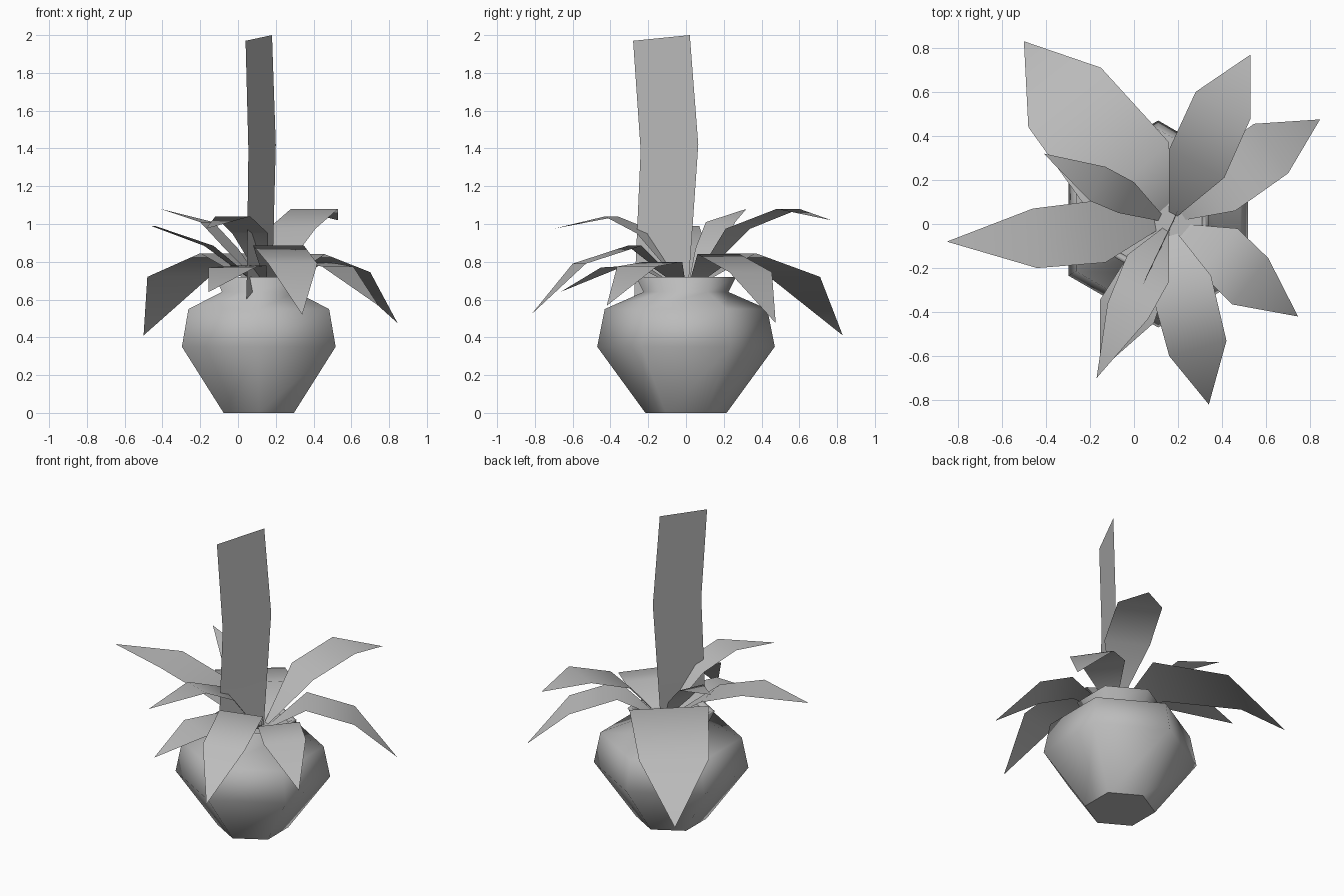
import bpy, bmesh
from math import sin, cos, pi
from mathutils import Vector

cube = bpy.data.objects.get("Cube")
if cube:
    bpy.data.objects.remove(cube, do_unlink=True)

grey = bpy.data.materials.new("plain_grey")
grey.use_nodes = True
tone = (0.5, 0.5, 0.5, 1)
grey.diffuse_color = tone
grey.node_tree.nodes["Principled BSDF"].inputs["Base Color"].default_value = tone


def finish(name, bm):
    mesh = bpy.data.meshes.new(name)
    bm.to_mesh(mesh)
    bm.free()
    mesh.materials.append(grey)
    obj = bpy.data.objects.new(name, mesh)
    bpy.context.collection.objects.link(obj)
    return obj


# Six-sided pot turned from a profile of (radius, height)
def build_pot(profile, centre, sides=6):
    bm = bmesh.new()
    rings = []
    for r, z in profile:
        angles = [pi / 2 + 2 * pi * i / sides for i in range(sides)]
        rings.append([bm.verts.new((centre + r * cos(a), r * sin(a), z)) for a in angles])
    for low, high in zip(rings, rings[1:]):
        for i in range(sides):
            j = (i + 1) % sides
            bm.faces.new((low[i], low[j], high[j], high[i])).smooth = True
    bm.faces.new(rings[0][::-1])
    bm.faces.new(rings[-1])
    return finish("pot", bm)


build_pot([(0.215, 0), (0.47, 0.35), (0.43, 0.55), (0.225, 0.64),
           (0.265, 0.72), (0.24, 0.72), (0.23, 0.69)], 0.11)

ROOT = Vector((0.16, 0.005, 0.64))


# Leaf: a root point, two crosswise rows at a constant height, and a tip
def build_leaf(name, near, near_z, far, far_z, tip):
    bm = bmesh.new()
    root = bm.verts.new(ROOT)
    n1, n2 = [bm.verts.new((x, y, near_z)) for x, y in near]
    f1, f2 = [bm.verts.new((x, y, far_z)) for x, y in far]
    end = bm.verts.new(tip)
    for corners in ((root, n1, n2), (n1, f1, f2, n2), (f1, end, f2)):
        bm.faces.new(corners).smooth = True
    bmesh.ops.recalc_face_normals(bm, faces=bm.faces)
    if sum(f.normal.z for f in bm.faces) < 0:
        bmesh.ops.reverse_faces(bm, faces=bm.faces)
    finish(name, bm)


build_leaf("leaf_back_right", [(0.16, 0.37), (-0.2, 0.05)], 0.845,
           [(-0.15, 0.71), (-0.48, 0.44)], 0.72, (-0.5, 0.83, 0.41))
build_leaf("leaf_small_upright", [(0, 0.19), (-0.07, 0.05)], 0.87,
           [(-0.13, 0.26), (-0.2, 0.105)], 1.01, (-0.41, 0.32, 1.08))
build_leaf("leaf_right", [(-0.18, 0.105), (-0.13, -0.175)], 0.885,
           [(-0.46, 0.07), (-0.44, -0.2)], 0.99, (-0.85, -0.08, 0.99))
build_leaf("leaf_back", [(0.16, 0.34), (0.41, 0.21)], 0.975,
           [(0.28, 0.6), (0.53, 0.48)], 1.08, (0.53, 0.77, 1.02))
build_leaf("leaf_back_left", [(0.31, 0.285), (0.46, 0.06)], 0.84,
           [(0.545, 0.455), (0.7, 0.23)], 0.745, (0.845, 0.475, 0.475))
build_leaf("leaf_left", [(0.47, -0.02), (0.3, -0.22)], 0.8,
           [(0.61, -0.155), (0.445, -0.365)], 0.775, (0.745, -0.42, 0.567))
build_leaf("leaf_front", [(0.35, -0.235), (0.08, -0.31)], 0.885,
           [(0.42, -0.53), (0.16, -0.6)], 0.79, (0.34, -0.82, 0.52))
build_leaf("leaf_front_upper", [(0.16, -0.26), (-0.03, -0.14)], 0.95,
           [(0.065, -0.43), (-0.12, -0.36)], 1.04, (-0.17, -0.7, 0.975))
build_leaf("leaf_front_lower", [(0.15, -0.27), (-0.03, -0.15)], 0.78,
           [(0.09, -0.45), (-0.155, -0.345)], 0.77, (-0.155, -0.665, 0.64))

# Tall upright blade
bm = bmesh.new()
rows = [[bm.verts.new(p) for p in pair] for pair in (
    ((0.045, -0.275, 0.6), (0.18, 0.01, 0.63)),
    ((0.055, -0.24, 1.39), (0.2, 0.065, 1.42)),
    ((0.04, -0.28, 1.97), (0.18, 0.02, 2.0)))]
for (a, b), (c, d) in zip(rows, rows[1:]):
    bm.faces.new((a, b, d, c)).smooth = True
finish("tall_blade", bm)
